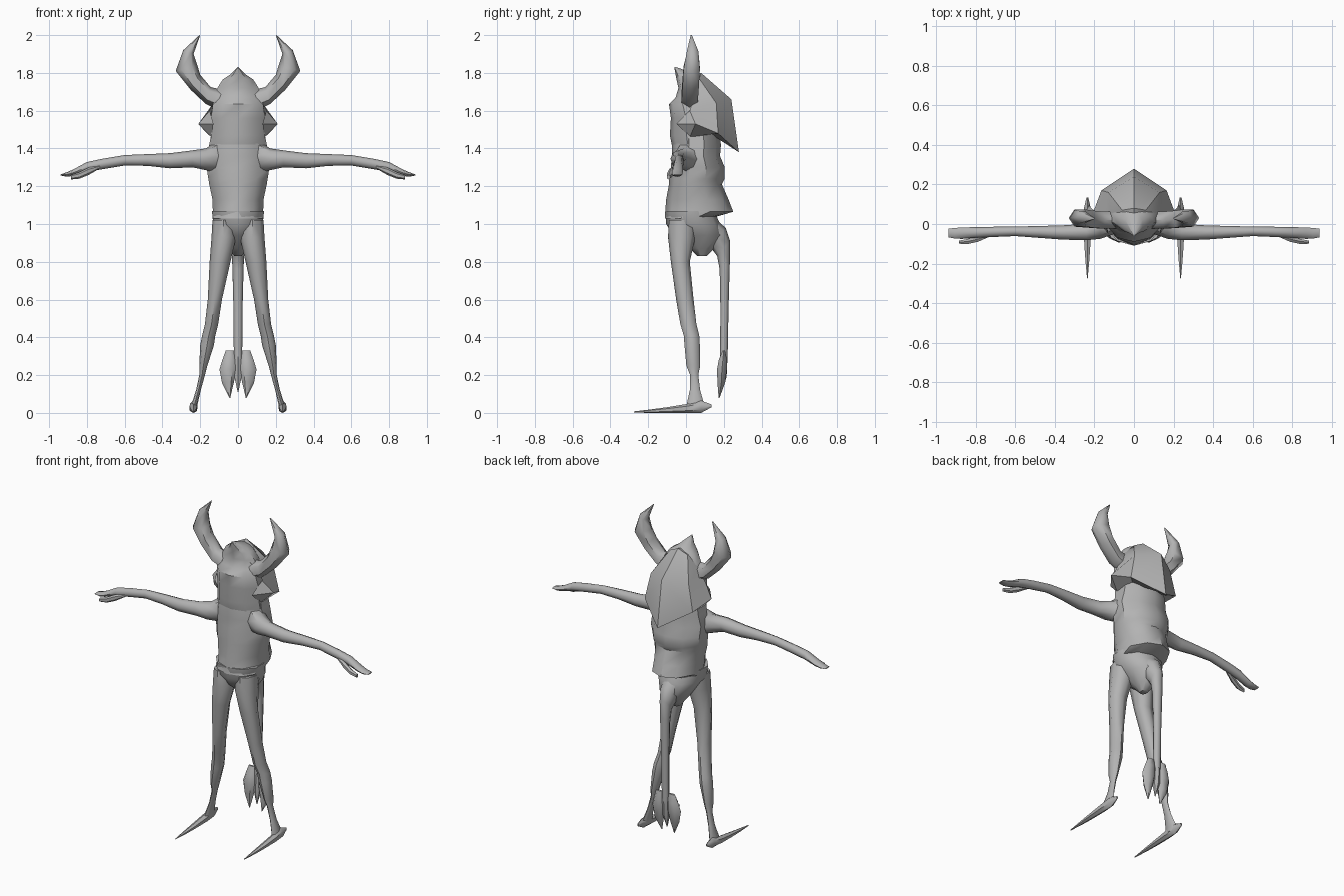
import bpy, bmesh, math
from mathutils import Vector

grey = bpy.data.materials.new("stone grey")
grey.diffuse_color = (0.45, 0.45, 0.45, 1)


def finish(name, bm, mirror=False, angle=50):
    bmesh.ops.remove_doubles(bm, verts=bm.verts, dist=0.0005)
    bmesh.ops.recalc_face_normals(bm, faces=bm.faces)
    me = bpy.data.meshes.new(name)
    bm.to_mesh(me)
    bm.free()
    me.materials.append(grey)
    me.shade_smooth()
    me.set_sharp_from_angle(angle=math.radians(angle))
    ob = bpy.data.objects.new(name, me)
    bpy.context.collection.objects.link(ob)
    if mirror:
        ob.modifiers.new("mirror", 'MIRROR')
    return ob


def loft(name, sections, axis, sides=8, mirror=False, angle=50):
    """Each section: one edge point, the opposite edge point, half width along axis."""
    bm = bmesh.new()
    axis = Vector(axis)
    rings = []
    for a, b, w in sections:
        a, b = Vector(a), Vector(b)
        mid, half = (a + b) / 2, (a - b) / 2
        rings.append([bm.verts.new(mid + half * math.cos(t) + axis * w * math.sin(t))
                      for t in (2 * math.pi * i / sides for i in range(sides))])
    for r, s in zip(rings, rings[1:]):
        for i in range(sides):
            j = (i + 1) % sides
            bm.faces.new((r[i], r[j], s[j], s[i]))
    bm.faces.new(rings[0])
    bm.faces.new(rings[-1])
    return finish(name, bm, mirror, angle)


def upright(rows, x=0):
    """Rows of (height, front y, back y, half width) as sections."""
    return [((x, f, z), (x, b, z), w) for z, f, b, w in rows]


X, Y = (1, 0, 0), (0, 1, 0)

# Body: hips, waist with overhanging back plate, chest
loft("hips", upright([(.83, .06, .11, .02), (.87, .02, .15, .05), (.94, -.07, .20, .10),
                      (1.0, -.105, .18, .138), (1.07, -.11, .15, .145)]), X, 10)
loft("torso", upright([(1.03, -.11, .13, .14), (1.065, -.11, .25, .14), (1.13, -.105, .225, .142),
                       (1.21, -.09, .19, .16), (1.24, -.09, .205, .165), (1.30, -.08, .205, .175),
                       (1.36, -.075, .18, .175), (1.42, -.075, .185, .16),
                       (1.52, -.06, .17, .14)]), X, 10, angle=40)

# Head with chin ledge and forward crest
loft("head", upright([(1.42, -.075, .17, .155), (1.47, -.085, .17, .15), (1.56, -.08, .15, .15),
                      (1.635, -.09, .12, .14), (1.67, -.055, .11, .13), (1.72, -.04, .1, .115),
                      (1.765, -.05, .09, .085), (1.79, -.055, .06, .045),
                      (1.83, -.062, -.05, .004)]), X, 10, angle=40)

# Mane: folded shell, widest at the cheek spikes, ending in a low rear point
rows = [[(0, -.02, 1.77), (.05, -.02, 1.75), (.10, -.01, 1.70)],
        [(0, .08, 1.80), (.06, .07, 1.77), (.12, .05, 1.70)],
        [(0, .24, 1.66), (.13, .16, 1.64), (.15, .02, 1.60)],
        [(0, .28, 1.38), (.165, .17, 1.48), (.21, .05, 1.53)],
        [(0, .12, 1.50), (.10, .11, 1.49), (.14, .02, 1.46)]]
bm = bmesh.new()
for side in (1, -1):
    grid = [[bm.verts.new((x * side, y, z)) for x, y, z in row] for row in rows]
    for r, s in zip(grid, grid[1:]):
        for i in range(2):
            bm.faces.new((r[i], r[i + 1], s[i + 1], s[i]))
    # front cheek faces down to the spike
    tip = bm.verts.new((.13 * side, -.05, 1.53))
    for i in range(2, 4):
        bm.faces.new((grid[i][2], grid[i + 1][2], tip))
finish("mane", bm, angle=35)

# Horns sweep out, then hook up and inward
loft("horn", [((.08, .02, 1.71), (.12, .02, 1.61), .05), ((.145, .02, 1.725), (.17, .02, 1.635), .05),
              ((.20, .025, 1.79), (.25, .025, 1.71), .05), ((.215, .03, 1.84), (.33, .03, 1.81), .05),
              ((.235, .035, 1.90), (.29, .035, 1.92), .035),
              ((.20, .028, 2.0), (.204, .028, 2.0), .004)], Y, 6, True, 60)


# Arms: rows of (x, top, bottom, centre y, half depth)
def reach(rows):
    return [((x, y, t), (x, y, b), w) for x, t, b, y, w in rows]


loft("arm", reach([(.10, 1.45, 1.27, .03, .08), (.17, 1.40, 1.285, -.01, .065),
                   (.24, 1.39, 1.30, -.04, .042), (.36, 1.375, 1.295, -.043, .036),
                   (.48, 1.37, 1.308, -.04, .03), (.60, 1.365, 1.31, -.037, .024),
                   (.72, 1.345, 1.29, -.04, .026), (.80, 1.328, 1.275, -.043, .027),
                   (.87, 1.29, 1.255, -.046, .029), (.905, 1.275, 1.25, -.047, .027),
                   (.94, 1.262, 1.257, -.045, .022)]), Y, 8, True)
loft("thumb", reach([(.73, 1.31, 1.295, -.055, .01), (.79, 1.30, 1.26, -.076, .016),
                     (.84, 1.275, 1.24, -.088, .015), (.885, 1.26, 1.236, -.092, .009)]),
     Y, 6, True)

# Legs: (height, inner x, outer x, front y, back y)
leg = [(1.02, .02, .135, -.09, .06), (.93, .01, .14, -.095, .05), (.80, .04, .15, -.08, .02),
       (.60, .085, .16, -.052, .04), (.47, .105, .175, -.03, .055), (.41, .12, .19, -.012, .07),
       (.36, .127, .20, -.008, .073), (.25, .162, .205, .002, .075), (.20, .175, .205, .022, .065),
       (.12, .197, .222, .02, .075), (.05, .213, .245, .005, .095), (.02, .215, .25, .0, .095)]
loft("leg", [(((i + o) / 2, f, z), ((i + o) / 2, b, z), (o - i) / 2) for z, i, o, f, b in leg],
     X, 8, True)

# Feet: long flat pointed toe and short heel spur
foot = [(.135, .045, .03, .005), (.08, .065, 0, .02), (.01, .048, 0, .023),
        (-.10, .03, 0, .018), (-.19, .018, 0, .011), (-.275, .008, .002, .002)]
loft("foot", [((.236, y, t), (.236, y, b), w) for y, t, b, w in foot], X, 6, True)

# Tail: arches out of the hips, then hangs straight down
loft("tail", [((0, .10, .90), (0, .14, 1.04), .07), ((0, .135, .87), (0, .21, .98), .05),
              ((0, .165, .83), (0, .233, .91), .035), ((0, .178, .76), (0, .232, .80), .03),
              ((0, .182, .55), (0, .225, .55), .024), ((0, .18, .28), (0, .22, .28), .022)], X, 8)

# Tail tuft: two broad blades and a centre point
loft("tuft_blade", [((.02, .20, .33), (.065, .20, .33), .008), ((.01, .195, .28), (.083, .195, .28), .025),
                    ((.005, .19, .23), (.098, .19, .23), .03), ((.02, .187, .17), (.085, .187, .16), .024),
                    ((.041, .175, .08), (.045, .175, .08), .003)], Y, 6, True)
loft("tuft_point", upright([(.30, .18, .22, .02), (.19, .17, .215, .022), (.11, .183, .188, .002)]), X, 6)
